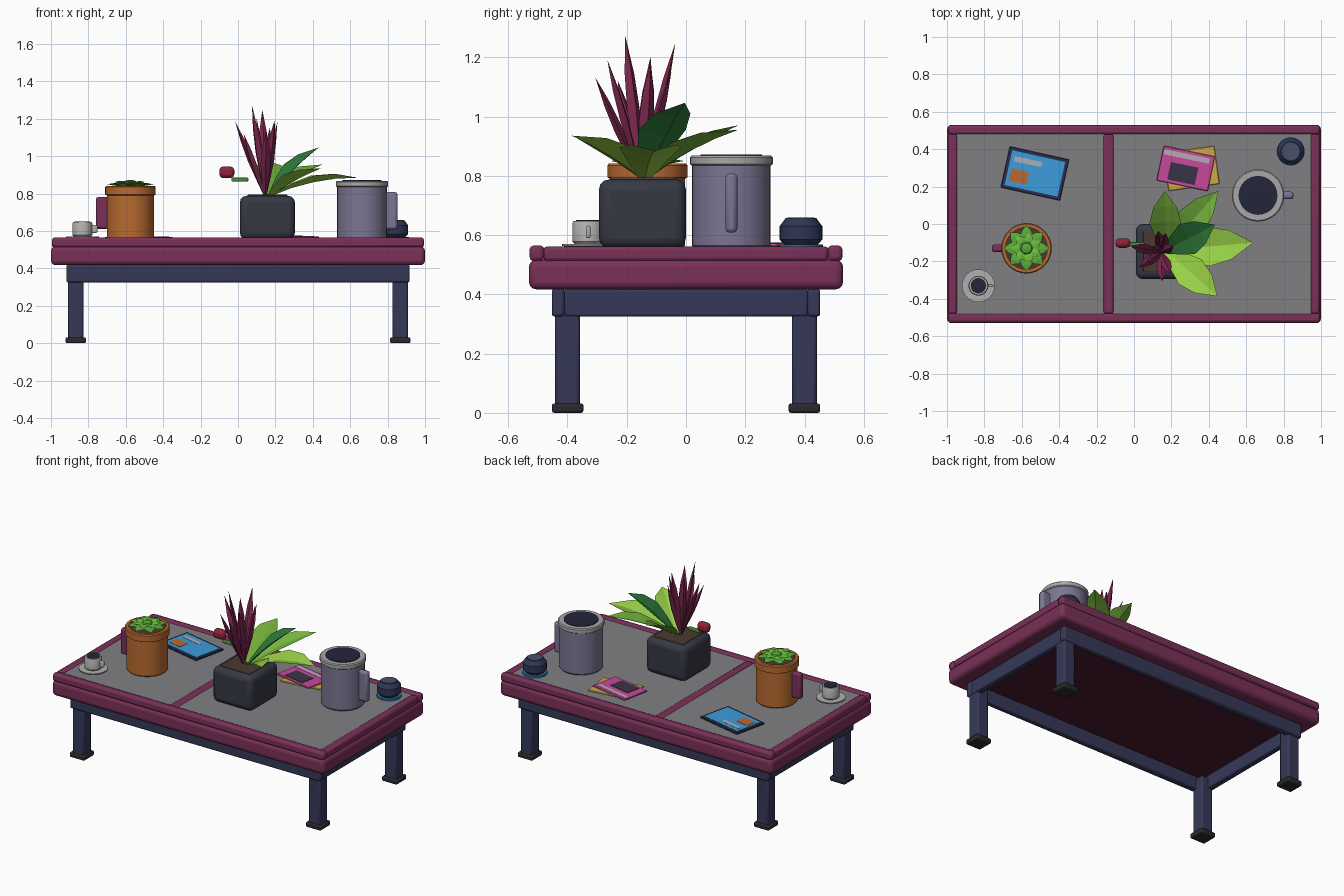
import bpy, math
from mathutils import Vector

if "Cube" in bpy.data.objects:
    bpy.data.objects.remove(bpy.data.objects["Cube"])

mats = {}


def mat(hexcol):
    if hexcol not in mats:
        m = bpy.data.materials.new("colour_%06x" % hexcol)
        rgb = [((hexcol >> s) & 255) / 255 for s in (16, 8, 0)]
        m.diffuse_color = [c / 12.92 if c < 0.04 else ((c + 0.055) / 1.055) ** 2.4 for c in rgb] + [1]
        m.use_nodes = True
        m.node_tree.nodes["Principled BSDF"].inputs["Base Color"].default_value = m.diffuse_color
        mats[hexcol] = m
    return mats[hexcol]


def mesh(name, verts, faces, col, loc=(0, 0, 0), rot=0):
    me = bpy.data.meshes.new(name)
    me.from_pydata(verts, [], faces)
    me.materials.append(mat(col))
    ob = bpy.data.objects.new(name, me)
    ob.location = loc
    ob.rotation_euler.z = rot
    bpy.context.collection.objects.link(ob)
    return ob


def smooth(ob, angle=35):
    bpy.ops.object.select_all(action='DESELECT')
    ob.select_set(True)
    bpy.context.view_layer.objects.active = ob
    bpy.ops.object.shade_smooth_by_angle(angle=math.radians(angle))


def box(name, x, y, z, col, bevel=0.008, seg=2, rot=0):
    """Bevelled box from (min, max) ranges."""
    c = [(r[0] + r[1]) / 2 for r in (x, y, z)]
    h = [(r[1] - r[0]) / 2 for r in (x, y, z)]
    v = [(i * h[0], j * h[1], k * h[2]) for i in (-1, 1) for j in (-1, 1) for k in (-1, 1)]
    f = [(0, 1, 3, 2), (4, 6, 7, 5), (0, 4, 5, 1), (2, 3, 7, 6), (0, 2, 6, 4), (1, 5, 7, 3)]
    ob = mesh(name, v, f, col, c, rot)
    if bevel:
        b = ob.modifiers.new("bevel", 'BEVEL')
        b.width, b.segments = bevel, seg
        smooth(ob)
    return ob


def lathe(name, x, y, profile, col, n=32):
    """Closed round part from (radius, z) points."""
    v = [(r * math.cos(2 * math.pi * i / n), r * math.sin(2 * math.pi * i / n), z)
         for r, z in profile for i in range(n)]
    f = [(k * n + i, k * n + (i + 1) % n, (k + 1) * n + (i + 1) % n, (k + 1) * n + i)
         for k in range(len(profile) - 1) for i in range(n)]
    f += [tuple(reversed(range(n))), tuple(range(len(v) - n, len(v)))]
    ob = mesh(name, v, f, col, (x, y, 0))
    smooth(ob)
    return ob


def leaf(name, root, tip, half, col, lift=0.0, fold=0.0, thick=0.004):
    """Folded tapering blade along a lifted arc, diamond in section."""
    a, b = Vector(root), Vector(tip)
    side = (b - a).cross(Vector((0, 0, 1))).normalized()
    up = side.cross(b - a).normalized()
    v, f = [], []
    rows = [(0, .2), (.25, .65), (.5, 1), (.75, .75), (1, .02)]
    for t, w in rows:
        p = a.lerp(b, t) + Vector((0, 0, lift * 4 * t * (1 - t)))
        w *= half
        v += [p - side * w + up * fold * w, p + up * thick * w / half,
              p + side * w + up * fold * w, p - up * thick * w / half]
    for k in range(len(rows) - 1):
        for i in range(4):
            j = (i + 1) % 4
            f.append((4 * k + i, 4 * k + j, 4 * k + 4 + j, 4 * k + 4 + i))
    f += [(3, 2, 1, 0), tuple(len(v) - 4 + i for i in range(4))]
    return mesh(name, v, f, col)


MAROON, NAVY, DARK = 0x7A3058, 0x363858, 0x24263A

# table top, rims and inset panels
box("table_slab", (-1, 1), (-.53, .53), (.417, .518), MAROON, .025, 3)
for s, n in ((-1, "front"), (1, "back")):
    box(n + "_rim", (-.995, .995), sorted((s * .478, s * .528)), (.512, .565), MAROON, .014)
for n, x0, x1 in (("left_rim", -.995, -.945), ("divider", -.165, -.108), ("right_rim", .943, .993)):
    box(n, (x0, x1), (-.48, .48), (.512, .562), MAROON, .012)
box("left_panel", (-.95, -.16), (-.48, .48), (.51, .556), 0x808084, 0)
box("right_panel", (-.112, .948), (-.48, .48), (.51, .556), 0x808084, 0)
box("underside_panel", (-.87, .87), (-.41, .41), (.408, .42), 0x4A1A30, 0)

# aprons, legs and feet
for s, n in ((-1, "front"), (1, "back")):
    box(n + "_apron", (-.918, .918), sorted((s * .41, s * .453)), (.325, .42), NAVY, .01)
for s, n in ((-1, "left"), (1, "right")):
    box(n + "_apron", sorted((s * .872, s * .914)), (-.412, .412), (.325, .418), NAVY)
    for t, m in ((-1, "front"), (1, "back")):
        box(m + "_" + n + "_leg", sorted((s * .825, s * .91)), sorted((t * .357, t * .442)),
            (.02, .4), NAVY, .012)
        box(m + "_" + n + "_foot", sorted((s * .813, s * .922)), sorted((t * .346, t * .453)),
            (0, .032), 0x2A2A2E, .008)

# orange mug with succulent
ox, oy = -.575, -.13
lathe("orange_mug", ox, oy, [(.118, .556), (.126, .564), (.126, .79), (.135, .795),
                             (.135, .835), (.13, .842), (.112, .842), (.112, .82)], 0xB86A30)
lathe("mug_soil", ox, oy, [(.113, .8), (.113, .832)], 0x4A3A30)
box("orange_mug_handle", (-.76, -.69), (oy - .02, oy + .02), (.612, .782), MAROON, .012)
for ring, (num, r, z, w, c) in enumerate(((8, .122, .85, .036, 0x5CB038), (7, .085, .862, .028, 0x6CC040))):
    for i in range(num):
        a = 2 * math.pi * (i + ring * .5) / num
        leaf("succulent_leaf", (ox, oy, .838 + ring * .008),
             (ox + r * math.cos(a), oy + r * math.sin(a), z), w, c, .004, .15, .008)
lathe("succulent_bud", ox, oy, [(.03, .84), (.036, .855), (.028, .868), (.008, .874)], 0x58A838, 12)

# small cup on saucer
sx, sy = -.832, -.33
lathe("saucer", sx, sy, [(.06, .556), (.088, .564), (.088, .57), (.06, .57)], 0xB0B0B0)
lathe("small_cup", sx, sy, [(.042, .566), (.053, .578), (.053, .641), (.049, .648), (.04, .648)], 0xB0B0AE)
lathe("small_cup_coffee", sx, sy, [(.041, .64), (.041, .651)], DARK)
box("small_cup_handle", (-.785, -.752), (sy - .008, sy + .008), (.59, .632), 0xB0B0B0, .006)

# large mug
lx, ly = .663, .153
lathe("large_mug", lx, ly, [(.126, .556), (.133, .565), (.133, .84)], 0x7C7593)
lathe("large_mug_rim", lx, ly, [(.133, .835), (.14, .84), (.14, .862), (.134, .868), (.1, .868)], 0xA8A8A8)
lathe("large_mug_coffee", lx, ly, [(.104, .85), (.104, .872)], DARK)
box("large_mug_handle", (.78, .853), (ly - .02, ly + .02), (.608, .808), 0x7C7593, .014)

# dark cup on coaster
lathe("coaster", .838, .388, [(.075, .556), (.075, .568)], 0x2C70A0)
lathe("dark_cup", .838, .388, [(.055, .566), (.072, .585), (.072, .63), (.052, .657)], 0x303656, 20)
lathe("dark_cup_drink", .838, .388, [(.046, .65), (.046, .66)], 0x4A5068, 20)

# square planter
px, py = .157, -.147
box("planter", (px - .147, px + .147), (py - .147, py + .147), (.556, .788), 0x363844, .035, 3)
box("planter_soil", (px - .108, px + .108), (py - .108, py + .108), (.76, .794), 0x4A3A30, .004)

# broad leaves: tip, half width, colour, lift
for tip, w, c, lift in (((.635, -.10, .885), .105, 0x98D048, .03),
                        ((.445, -.385, .935), .09, 0x98D048, .015),
                        ((.45, .175, .955), .085, 0x78B840, .02),
                        ((.165, .175, .97), .085, 0x70A838, .015),
                        ((.43, -.005, 1.045), .09, 0x2E7838, .02)):
    leaf("broad_leaf", (.17, -.14, .785), tip, w, c, lift, .3)

# tall spiky leaves
for tip in ((.075, -.205, 1.27), (.13, -.037, 1.245), (-.015, -.12, 1.185), (.195, -.265, 1.19),
            (.21, -.12, 1.18), (.15, -.305, 1.13), (.17, -.05, 1.15), (.03, -.23, 1.12),
            (.1, -.12, 1.2)):
    leaf("spike_leaf", (.145, -.15, .78), tip, .027, 0x7E2850, 0, 0, .015)

# side bud on a short stem
box("bud_stem", (-.035, .055), (-.117, -.095), (.865, .885), 0x4C9038, .005)
box("bud", (-.1, -.02), (-.127, -.077), (.883, .945), 0x902438, .02)


def card(name, x, y, w, d, z, rot, col, parts):
    """Flat card with raised patches given in local coordinates."""
    a = math.radians(rot)
    box(name, (x - w / 2, x + w / 2), (y - d / 2, y + d / 2), z, col, .003, 1, a)
    for i, (lx, ly, pw, pd, pc) in enumerate(parts):
        cx = x + lx * math.cos(a) - ly * math.sin(a)
        cy = y + lx * math.sin(a) + ly * math.cos(a)
        box("%s_patch_%d" % (name, i), (cx - pw / 2, cx + pw / 2), (cy - pd / 2, cy + pd / 2),
            (z[1] - .002, z[1] + .0015 * (1 + (i > 0))), pc, 0, 1, a)


# tablet and cards
card("tablet", -.53, .27, .325, .225, (.555, .568), -12.5, 0x2A3050,
     [(0, 0, .29, .19, 0x3C9CDC), (-.05, .054, .15, .028, 0xA8B0B8), (-.08, -.034, .095, .07, 0xB86A30)])
card("yellow_card", .307, .297, .275, .205, (.555, .563), 8, 0xD0A848, [])
card("pink_card", .277, .297, .28, .19, (.563, .572), -12, 0xC8489C,
     [(-.008, .064, .25, .028, 0xB8A8B8), (-.01, -.03, .15, .095, 0x3A3448)])
